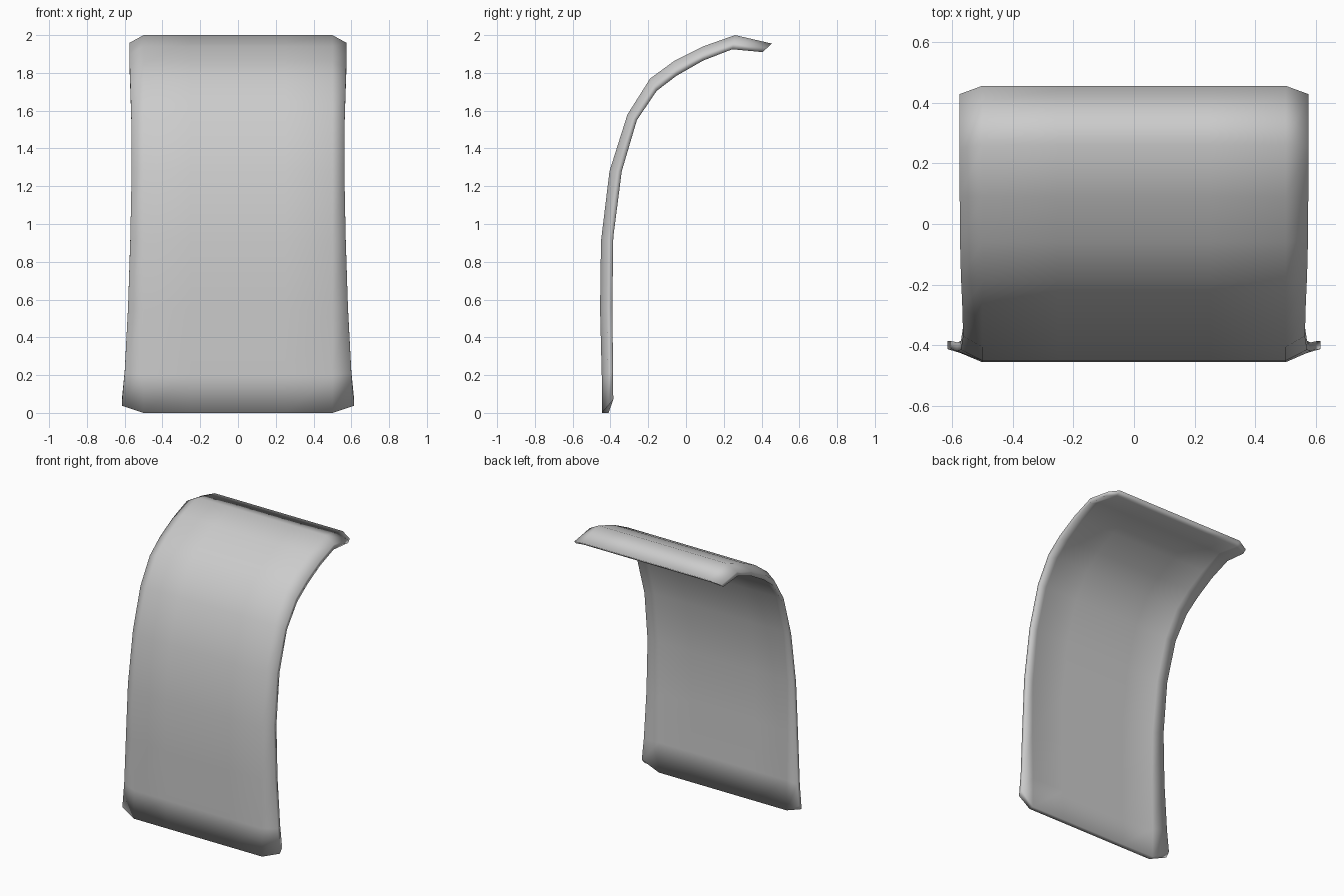
import bpy, bmesh

if "Cube" in bpy.data.objects:
    bpy.data.objects.remove(bpy.data.objects["Cube"])

# Side profile, bottom to top: outer face (y, z), rolled side rim (y, z), half width
ROWS = [
    (-0.445, 0.00, -0.385, 0.07, 0.615),
    (-0.446, 0.20, -0.386, 0.22, 0.600),
    (-0.455, 0.55, -0.390, 0.56, 0.582),
    (-0.450, 0.91, -0.385, 0.93, 0.570),
    (-0.405, 1.28, -0.340, 1.28, 0.563),
    (-0.310, 1.58, -0.260, 1.55, 0.565),
    (-0.190, 1.77, -0.155, 1.705, 0.570),
    (-0.060, 1.865, -0.050, 1.785, 0.573),
    (0.090, 1.94, 0.090, 1.865, 0.574),
    (0.260, 2.00, 0.245, 1.925, 0.575),
    (0.455, 1.955, 0.405, 1.91, 0.575),
]
INNER = 0.62    # share of the depth taken by the sheet in the middle
RIM = 0.55      # depth at which the rolled rim starts
COLS = [-0.5, -0.25, 0.0, 0.25, 0.5]

bm = bmesh.new()


def ring(oy, oz, iy, iz, w):
    """Closed cross-section: outer face, right rim, inner face, left rim."""
    def at(x, t):
        return bm.verts.new((x, oy + (iy - oy) * t, oz + (iz - oz) * t))
    outer = [at(-w, RIM)] + [at(x, 0) for x in COLS] + [at(w, RIM)]
    inner = [at(w, 1)] + [at(x, INNER) for x in reversed(COLS)] + [at(-w, 1)]
    return outer + inner


rings = [ring(*r) for r in ROWS]
# flatten the bottom edge of the sheet onto the ground
for v in rings[0][8:13]:
    v.co.y, v.co.z = -0.41, 0.0
n = len(rings[0])

# Skin between cross-sections
for a, b in zip(rings, rings[1:]):
    for i in range(n):
        j = (i + 1) % n
        bm.faces.new((a[i], a[j], b[j], b[i]))

# End caps
for r in (rings[0], rings[-1]):
    for i in range(n // 2 - 1):
        bm.faces.new((r[i], r[i + 1], r[n - 2 - i], r[n - 1 - i]))

bmesh.ops.recalc_face_normals(bm, faces=bm.faces[:])
for f in bm.faces:
    f.smooth = True
mesh = bpy.data.meshes.new("curved_panel")
bm.to_mesh(mesh)
bm.free()
panel = bpy.data.objects.new("curved_panel", mesh)
bpy.context.collection.objects.link(panel)
